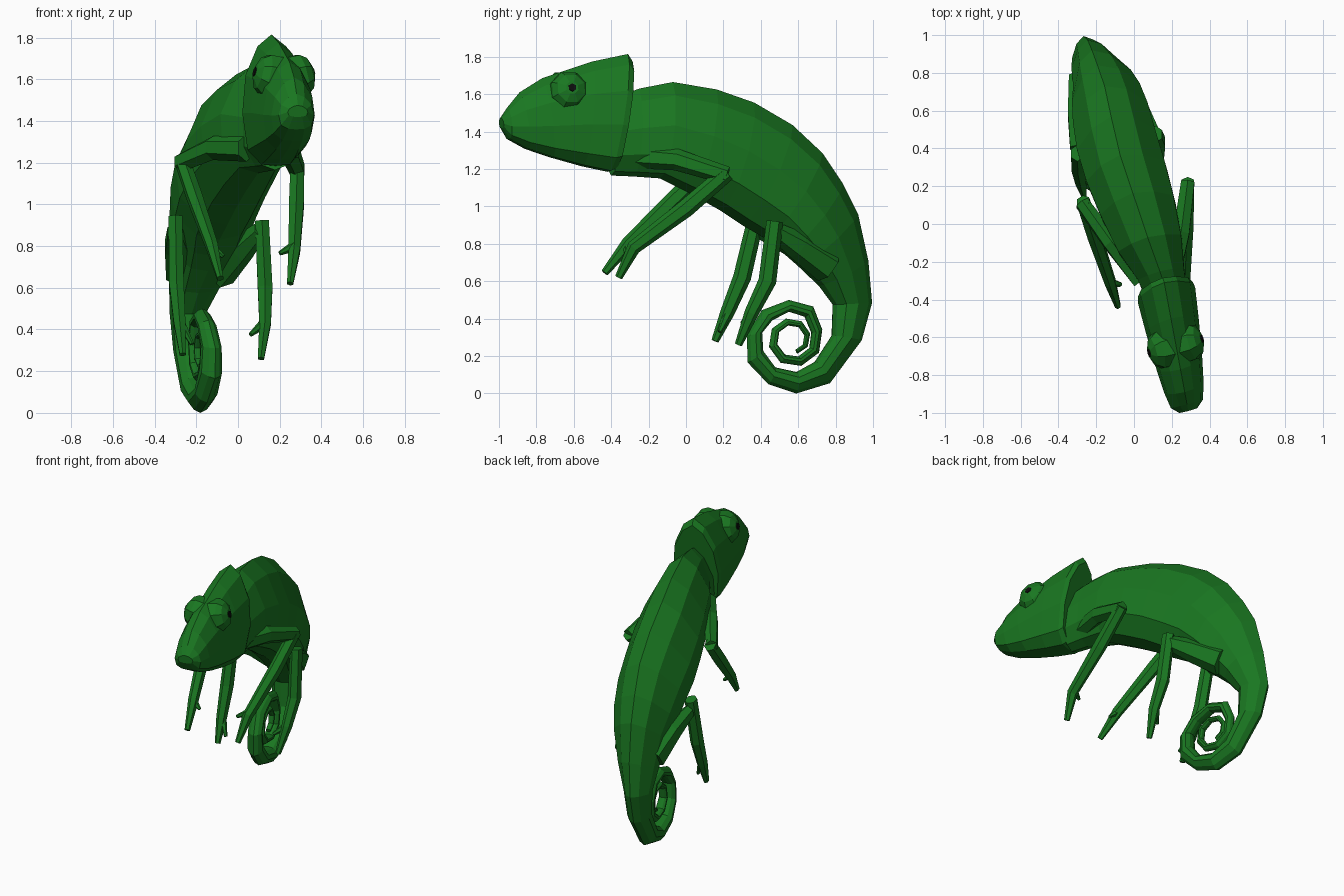
import bpy, bmesh, math
from mathutils import Vector

if "Cube" in bpy.data.objects:
    bpy.data.objects.remove(bpy.data.objects["Cube"])

YAW = math.radians(15)
SIDE = Vector((math.cos(YAW), math.sin(YAW), 0))


def material(name, col):
    m = bpy.data.materials.new(name)
    m.diffuse_color = (*col, 1)
    m.use_nodes = True
    m.node_tree.nodes["Principled BSDF"].inputs["Base Color"].default_value = m.diffuse_color
    return m


GREEN = material("green_skin", (0.01, 0.185, 0.015))
BLACK = material("pupil_black", (0.004, 0.004, 0.004))


def make(name, lofts, mat=GREEN):
    """One object from one or more lofted, capped ring lists."""
    bm = bmesh.new()
    for rings in lofts:
        rows = [[bm.verts.new(p) for p in r] for r in rings]
        n = len(rows[0])
        for a, b in zip(rows, rows[1:]):
            for i in range(n):
                j = (i + 1) % n
                bm.faces.new((a[i], a[j], b[j], b[i]))
        bm.faces.new(rows[0])
        bm.faces.new(rows[-1][::-1])
    bmesh.ops.recalc_face_normals(bm, faces=bm.faces)
    me = bpy.data.meshes.new(name)
    bm.to_mesh(me)
    bm.free()
    me.materials.append(mat)
    ob = bpy.data.objects.new(name, me)
    bpy.context.collection.objects.link(ob)
    return ob


def clamp(v):
    return max(0, min(1, v))


def spine(y, z):
    """Sideways drift of the animal's mid plane; the trunk bows to the right."""
    k = [(-1.1, .308), (-.3, .158), (.4, -.14), (1.1, -.29)]
    for (y0, x0), (y1, x1) in zip(k, k[1:]):
        if y <= y1:
            bow = .055 * clamp((y + .2) / .6) * clamp((z - .5) / .25)
            return x0 + (x1 - x0) * (y - y0) / (y1 - y0) + bow * (1 - .7 * clamp((y - .75) / .25))


def section(top, bot, w, half):
    """Closed mirrored ring between a top and a bottom point (y, z)."""
    full = half + [(-u, t) for u, t in half[-2:0:-1]]
    ring = []
    for u, t in full:
        y = bot[0] + (top[0] - bot[0]) * t
        z = bot[1] + (top[1] - bot[1]) * t
        ring.append(Vector((spine(y, z), y, z)) + SIDE * (u * w))
    return ring


def tube(pts, radii, sides=6):
    pts = [Vector(p) for p in pts]
    rings = []
    for i, (p, r) in enumerate(zip(pts, radii)):
        d = (pts[min(i + 1, len(pts) - 1)] - pts[max(i - 1, 0)]).normalized()
        a = d.cross(Vector((1, 0, 0))).normalized()
        b = d.cross(a)
        rings.append([p + (a * math.cos(t) + b * math.sin(t) * .85) * r
                      for t in (math.tau * k / sides for k in range(sides))])
    return rings


# body running into the coiled tail
BODY = [(0, 1), (.5, .86), (.93, .55), (.92, .25), (.5, .05), (0, 0)]
body = [
    ((-.33, 1.60), (-.40, 1.165), .12), ((-.25, 1.63), (-.28, 1.16), .135),
    ((-.07, 1.665), (-.14, 1.15), .185), ((.165, 1.625), (.02, 1.07), .215),
    ((.365, 1.555), (.18, .98), .23), ((.57, 1.435), (.30, .90), .23),
    ((.73, 1.285), (.42, .83), .22), ((.84, 1.12), (.52, .75), .20),
    ((.92, .96), (.60, .68), .17), ((.975, .71), (.71, .575), .13),
    ((.995, .485), (.785, .475), .09), ((.94, .285), (.78, .31), .078),
    ((.77, .055), (.69, .17), .07), ((.59, 0), (.59, .115), .065),
    ((.44, .05), (.475, .14), .06), ((.33, .165), (.41, .23), .055),
    ((.325, .31), (.405, .325), .05), ((.405, .445), (.46, .39), .047),
    ((.55, .50), (.55, .437), .044), ((.68, .465), (.635, .41), .04),
]
for i in range(11):
    a = math.radians(18 - 45 * i)
    ro, th = .167 - .0085 * i, .06 - .0035 * i
    c, s = math.cos(a), math.sin(a)
    body.append(((.57 + ro * c, .29 + ro * s),
                 (.57 + (ro - th) * c, .29 + (ro - th) * s), .038 - .0022 * i))
make("body_and_tail", [[section(t, b, w, BODY) for t, b, w in body]])

# head with raised casque
HEAD = [(0, 1), (.45, .91), (.86, .69), (1, .4), (.87, .12), (.45, .01), (0, 0)]
head = [
    ((-.99, 1.475), (-.985, 1.42), .05), ((-.955, 1.53), (-.95, 1.36), .088),
    ((-.89, 1.61), (-.85, 1.305), .108), ((-.77, 1.685), (-.72, 1.26), .125),
    ((-.50, 1.775), (-.56, 1.215), .145), ((-.31, 1.815), (-.42, 1.185), .157),
    ((-.285, 1.775), (-.385, 1.2), .15),
]
make("head", [[section(t, b, w, HEAD) for t, b, w in head]])

# turret eyes with pupils, aimed slightly upward
for name, s in (("right", 1), ("left", -1)):
    c = Vector((.22, -.645, 1.60))
    axis = (SIDE * s + Vector((0, 0, .25))).normalized()
    fwd = Vector((SIDE.y, -SIDE.x, 0))
    up = axis.cross(fwd) * s

    def disc(off, r, n=8):
        ang = [math.tau * (k + .5) / n for k in range(n)]
        return [c + axis * off + (fwd * math.cos(t) + up * math.sin(t)) * r
                for t in ang]
    make(name + "_eye", [[disc(.03, .108), disc(.095, .104),
                          disc(.128, .08), disc(.148, .035)]])
    make(name + "_pupil", [[disc(.13, .024, 6), disc(.153, .022, 6)]], BLACK)

# legs: upper part, lower part with main toe, opposing toe
legs = {
    "front_right_leg": (
        [(.19, -.30, 1.27), (.25, -.05, 1.25), (.285, .22, 1.165)],
        [(.285, .22, 1.18), (.28, 0, .99), (.27, -.28, .78), (.25, -.36, .62)],
        [(.27, -.27, .80), (.20, -.30, .765)]),
    "front_left_leg": (
        [(.04, -.30, 1.27), (-.12, -.1, 1.27), (-.275, .11, 1.2)],
        [(-.27, .12, 1.215), (-.21, -.06, 1.04), (-.125, -.31, .80), (-.085, -.435, .645)],
        [(-.13, -.31, .80), (-.07, -.32, .75)]),
    "hind_right_leg": (
        [(-.085, .76, .68), (.02, .60, .79), (.11, .46, .88)],
        [(.115, .475, .92), (.13, .435, .60), (.13, .35, .43), (.11, .28, .26)],
        [(.125, .36, .43), (.06, .30, .375)]),
    "hind_left_leg": (
        [(-.275, .76, .68), (-.295, .58, .80), (-.305, .40, .87)],
        [(-.30, .375, .94), (-.295, .30, .62), (-.28, .22, .43), (-.265, .155, .28)],
        [(-.28, .23, .44), (-.22, .18, .33)]),
}
for name, (upper, lower, toe) in legs.items():
    hind = name.startswith("hind")
    make(name, [tube(upper, (.095, .075, .045) if hind else (.065, .058, .048)),
                tube(lower, (.045, .048, .038, .02)),
                tube(toe, (.028, .012))])
